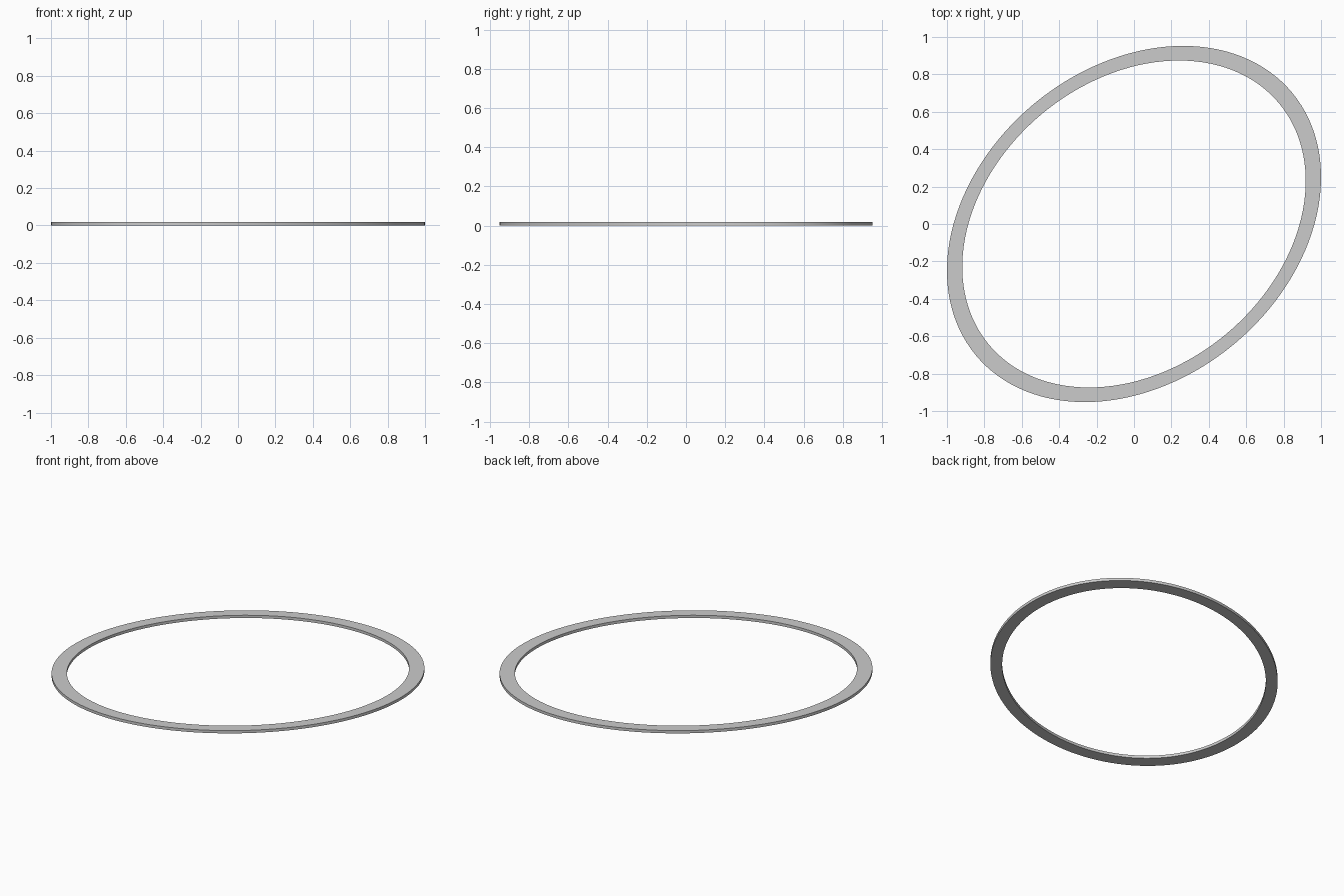
import bpy, bmesh, math

if "Cube" in bpy.data.objects:
    bpy.data.objects.remove(bpy.data.objects["Cube"])

SEGMENTS = 128
MAJOR, MINOR = 1.099, 0.836      # outer half axes
TILT = math.radians(39.7)        # turn of the long axis from x
INNER = 0.918                    # hole size relative to the outline
HEIGHT = 0.018


def ellipse_loop(bm, scale, z):
    """Ring of vertices on the turned ellipse."""
    loop = []
    for i in range(SEGMENTS):
        t = 2 * math.pi * i / SEGMENTS
        u, v = MAJOR * scale * math.cos(t), MINOR * scale * math.sin(t)
        loop.append(bm.verts.new((u * math.cos(TILT) - v * math.sin(TILT),
                                  u * math.sin(TILT) + v * math.cos(TILT), z)))
    return loop


# Flat oval ring: rectangular section swept around the ellipse
bm = bmesh.new()
section = [(INNER, 0), (1, 0), (1, HEIGHT), (INNER, HEIGHT)]
loops = [ellipse_loop(bm, s, z) for s, z in section]
for k in range(4):
    a, b = loops[k], loops[(k + 1) % 4]
    for i in range(SEGMENTS):
        j = (i + 1) % SEGMENTS
        bm.faces.new((a[i], a[j], b[j], b[i]))
bmesh.ops.recalc_face_normals(bm, faces=bm.faces)

mesh = bpy.data.meshes.new("oval_ring")
bm.to_mesh(mesh)
bm.free()
ring = bpy.data.objects.new("oval_ring", mesh)
bpy.context.collection.objects.link(ring)

# Smooth walls, crisp rims
bpy.context.view_layer.objects.active = ring
ring.select_set(True)
bpy.ops.object.shade_smooth_by_angle(angle=math.radians(30))
